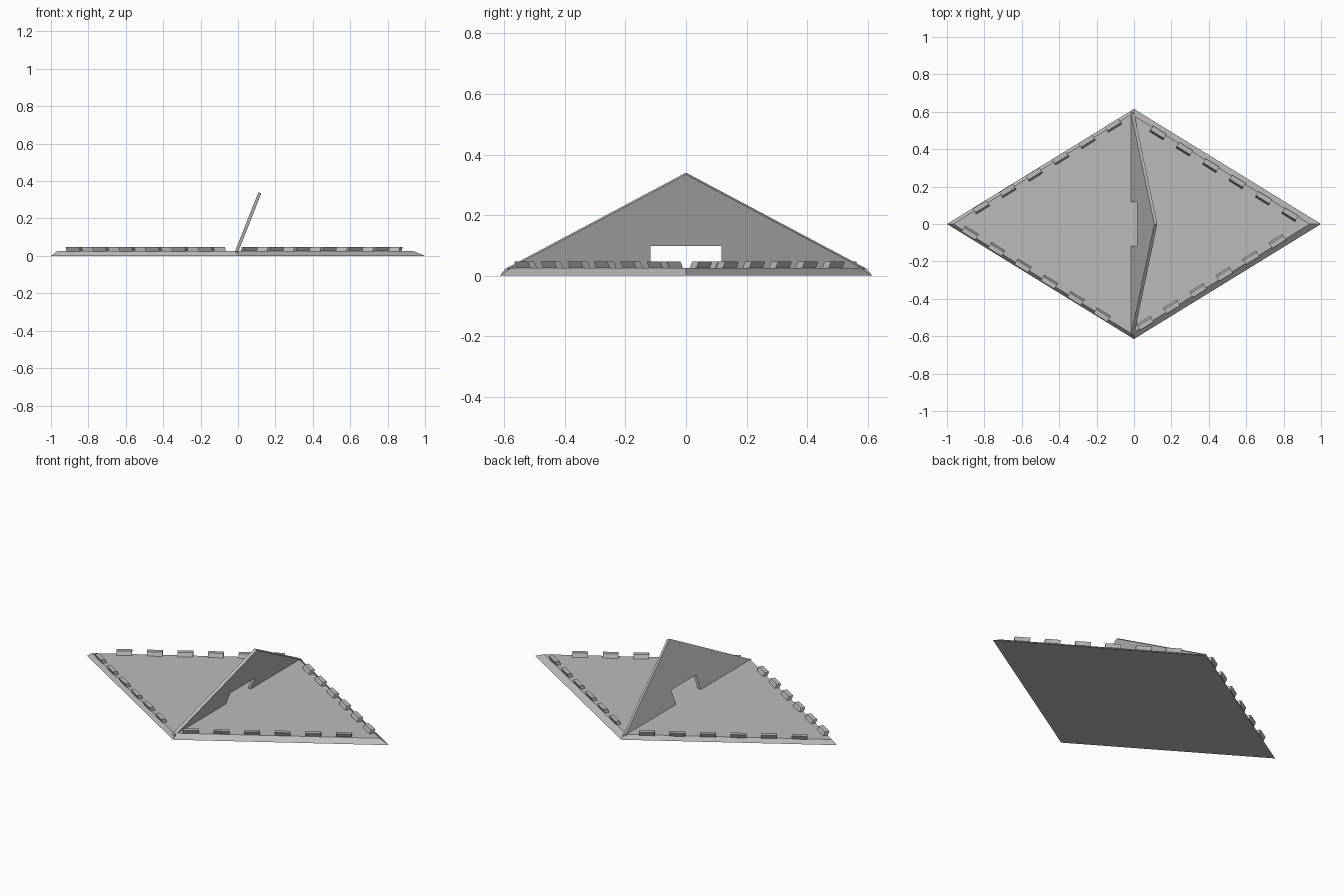
import bpy, bmesh
from math import radians
from mathutils import Vector, Matrix

cube = bpy.data.objects.get("Cube")
if cube:
    bpy.data.objects.remove(cube, do_unlink=True)

grey = bpy.data.materials.new("plain grey")
grey.use_nodes = True
COLOUR = (0.5, 0.5, 0.5, 1)
grey.diffuse_color = COLOUR
grey.node_tree.nodes["Principled BSDF"].inputs["Base Color"].default_value = COLOUR

HALF_X, HALF_Y, THICK = 1.0, 0.615, 0.025


def loft(name, lower, upper):
    """Closed solid between two matching outlines."""
    bm = bmesh.new()
    a = [bm.verts.new(p) for p in lower]
    b = [bm.verts.new(p) for p in upper]
    bm.faces.new(a[::-1])
    bm.faces.new(b)
    for i in range(len(a)):
        j = (i + 1) % len(a)
        bm.faces.new((a[i], a[j], b[j], b[i]))
    bmesh.ops.recalc_face_normals(bm, faces=bm.faces)
    mesh = bpy.data.meshes.new(name)
    bm.to_mesh(mesh)
    bm.free()
    mesh.materials.append(grey)
    ob = bpy.data.objects.new(name, mesh)
    bpy.context.collection.objects.link(ob)
    return ob


# Two triangular base panels, each with its own bevel width
for name, side, inset in (("left_panel", 1, 0.06), ("right_panel", -1, 0.033)):
    def outline(k, z):
        return [(0, -HALF_Y * k, z), (side * HALF_X * k, 0, z), (0, HALF_Y * k, z)]
    loft(name, outline(1, 0), outline(1 - inset, THICK))

# Leaning triangular fin with a notch at its foot
fin_outline = [(-0.6, 0), (-0.117, 0), (-0.117, 0.089), (0.117, 0.089),
               (0.117, 0), (0.6, 0), (0, 0.343)]
lean = Matrix.Rotation(radians(21.5), 3, 'Y')
foot = Vector((-0.017, 0, 0.021))
fin_faces = [[foot + lean @ Vector((x, y, s)) for y, s in fin_outline] for x in (0, 0.017)]
loft("leaning_fin", *fin_faces)

# Rows of locking tabs: x side, y side, first centre; each leans outwards
STEP = Vector((0.1412, -0.0875, 0))
TAB_LENGTH, TAB_WIDTH, TAB_HEIGHT, TAB_LEAN = 0.085, 0.026, 0.023, 0.01
rows = (("left_front", 1, -1, (0.06, 0.53)), ("left_back", 1, 1, (0.128, 0.487)),
        ("right_front", -1, -1, (0.17, 0.485)), ("right_back", -1, 1, (0.11, 0.527)))
for name, sx, sy, start in rows:
    along = Vector((HALF_X * sx, -HALF_Y * sy, 0)).normalized()
    out = Vector((HALF_Y * sx, HALF_X * sy, 0)).normalized()
    for i in range(6):
        p = Vector((*start, THICK - 0.001)) + STEP * i
        centre = Vector((p.x * sx, p.y * sy, p.z))
        base = [centre + along * u * TAB_LENGTH / 2 + out * (v * TAB_WIDTH / 2 - TAB_LEAN / 2)
                for u, v in ((-1, -1), (1, -1), (1, 1), (-1, 1))]
        shift = out * TAB_LEAN + Vector((0, 0, TAB_HEIGHT))
        loft(f"{name}_tab_{i + 1}", base, [q + shift for q in base])
